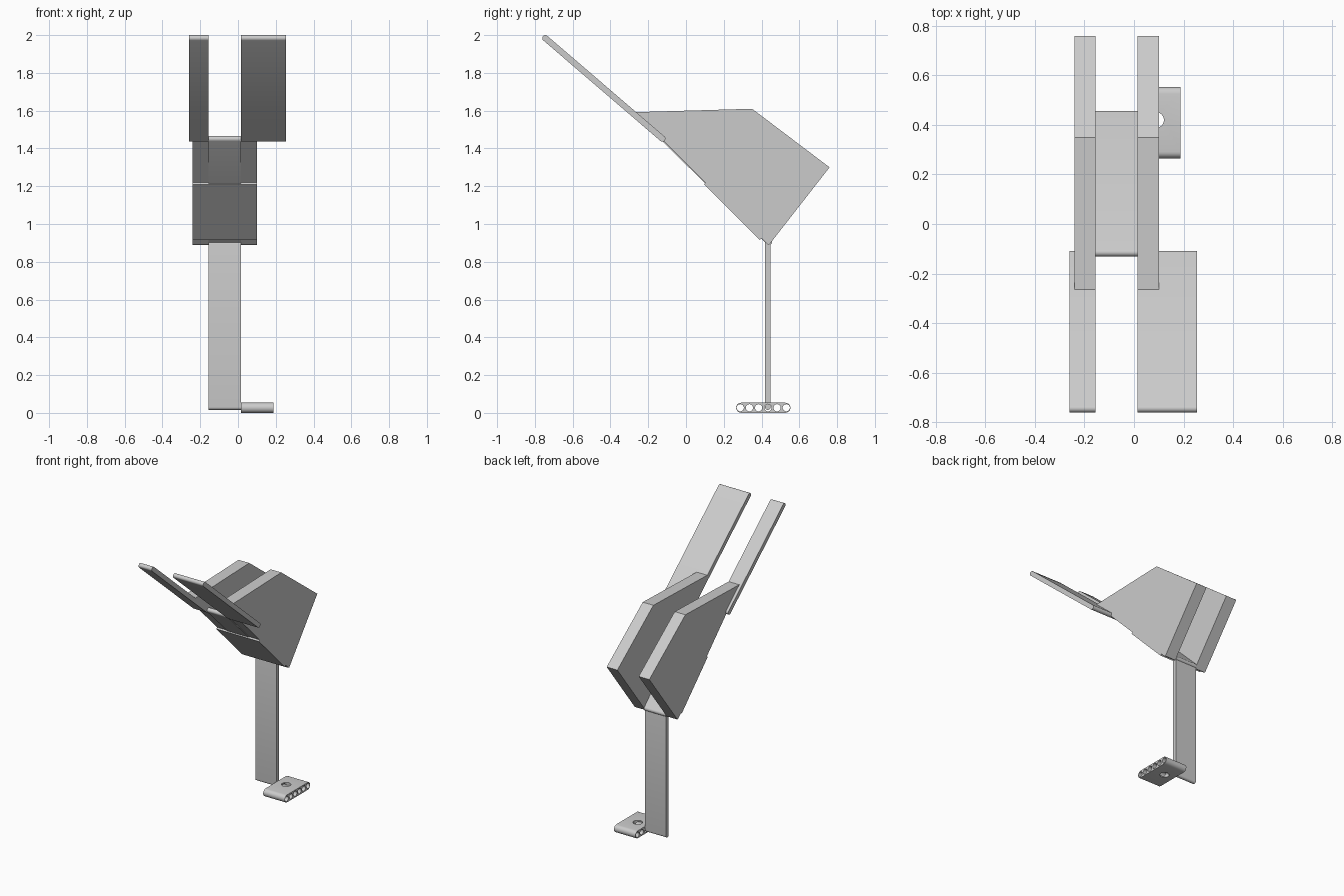
import bpy, bmesh, math
from mathutils import Vector

cube = bpy.data.objects.get("Cube")
if cube:
    bpy.data.objects.remove(cube, do_unlink=True)

grey = bpy.data.materials.new("light_grey")
grey.use_nodes = True
grey.diffuse_color = (0.6, 0.6, 0.6, 1)
grey.node_tree.nodes["Principled BSDF"].inputs["Base Color"].default_value = (0.6, 0.6, 0.6, 1)


def extrude(name, profile, x0, x1, smooth=False):
    """Extrude a (y, z) outline from x0 to x1."""
    bm = bmesh.new()
    face = bm.faces.new([bm.verts.new((x0, y, z)) for y, z in profile])
    new = bmesh.ops.extrude_face_region(bm, geom=[face])["geom"]
    bmesh.ops.translate(bm, vec=(x1 - x0, 0, 0),
                        verts=[v for v in new if isinstance(v, bmesh.types.BMVert)])
    bmesh.ops.recalc_face_normals(bm, faces=bm.faces)
    mesh = bpy.data.meshes.new(name)
    bm.to_mesh(mesh)
    bm.free()
    mesh.materials.append(grey)
    obj = bpy.data.objects.new(name, mesh)
    bpy.context.collection.objects.link(obj)
    if smooth:
        round_shade(obj)
    return obj


def round_shade(obj):
    bpy.ops.object.select_all(action="DESELECT")
    obj.select_set(True)
    bpy.context.view_layer.objects.active = obj
    bpy.ops.object.shade_smooth_by_angle(angle=math.radians(35))


def capsule(a, b, r, steps=10):
    """Outline of a bar with round ends between two (y, z) points."""
    a, b = Vector(a), Vector(b)
    d = b - a
    base = math.atan2(d.y, d.x)
    points = []
    for centre, start in ((b, base - math.pi / 2), (a, base + math.pi / 2)):
        for i in range(steps + 1):
            t = start + math.pi * i / steps
            points.append((centre.x + r * math.cos(t), centre.y + r * math.sin(t)))
    return points


def circle(y, z, r, n=24):
    return [(y + r * math.cos(math.tau * i / n), z + r * math.sin(math.tau * i / n))
            for i in range(n)]


# Inner faces of the two side plates
RIGHT, LEFT = -0.155, 0.015

# Upright post and the sloping plate above it
extrude("post", capsule((0.433, 0.031), (0.433, 0.895), 0.015), RIGHT, LEFT, True)
extrude("sloping_plate", capsule((0.44, 0.905), (-0.115, 1.45), 0.016), RIGHT, LEFT, True)

# Large five-sided plates
plate = [(-0.27, 1.592), (0.35, 1.61), (0.76, 1.30), (0.44, 0.89), (0.43, 0.893)]
extrude("right_side_plate", plate, -0.24, RIGHT)
extrude("left_side_plate", plate, LEFT, 0.10)

# Thin cover across the lower front
cover = [(0.39, 0.915), (0.095, 1.21), (0.105, 1.22), (0.40, 0.925)]
extrude("front_cover", cover, -0.24, 0.10)

# Long raised arms
arm = capsule((-0.125, 1.452), (-0.745, 1.984), 0.016)
extrude("right_arm", arm, -0.26, RIGHT, True)
extrude("left_arm", arm, LEFT, 0.255, True)

# Foot with a row of cross holes and one upright hole
foot = extrude("foot", capsule((0.292, 0.027), (0.526, 0.027), 0.027), LEFT, 0.187)
cutters = [extrude("hole_cutter", circle(0.409 + 0.0487 * (i - 2.5), 0.027, 0.019), -0.1, 0.3)
           for i in range(6)]
bpy.ops.mesh.primitive_cylinder_add(vertices=32, radius=0.031, depth=0.3, location=(0.09, 0.42, 0.03))
cutters.append(bpy.context.object)
for cutter in cutters:
    cutter.hide_render = True
    mod = foot.modifiers.new("hole", "BOOLEAN")
    mod.operation = "DIFFERENCE"
    mod.solver = "EXACT"
    mod.object = cutter

# Bake the holes and drop the cutters
deps = bpy.context.evaluated_depsgraph_get()
cut_mesh = bpy.data.meshes.new_from_object(foot.evaluated_get(deps))
foot.modifiers.clear()
foot.data = cut_mesh
foot.data.materials.clear()
foot.data.materials.append(grey)
for poly in foot.data.polygons:
    poly.material_index = 0
for cutter in cutters:
    bpy.data.objects.remove(cutter, do_unlink=True)
round_shade(foot)
